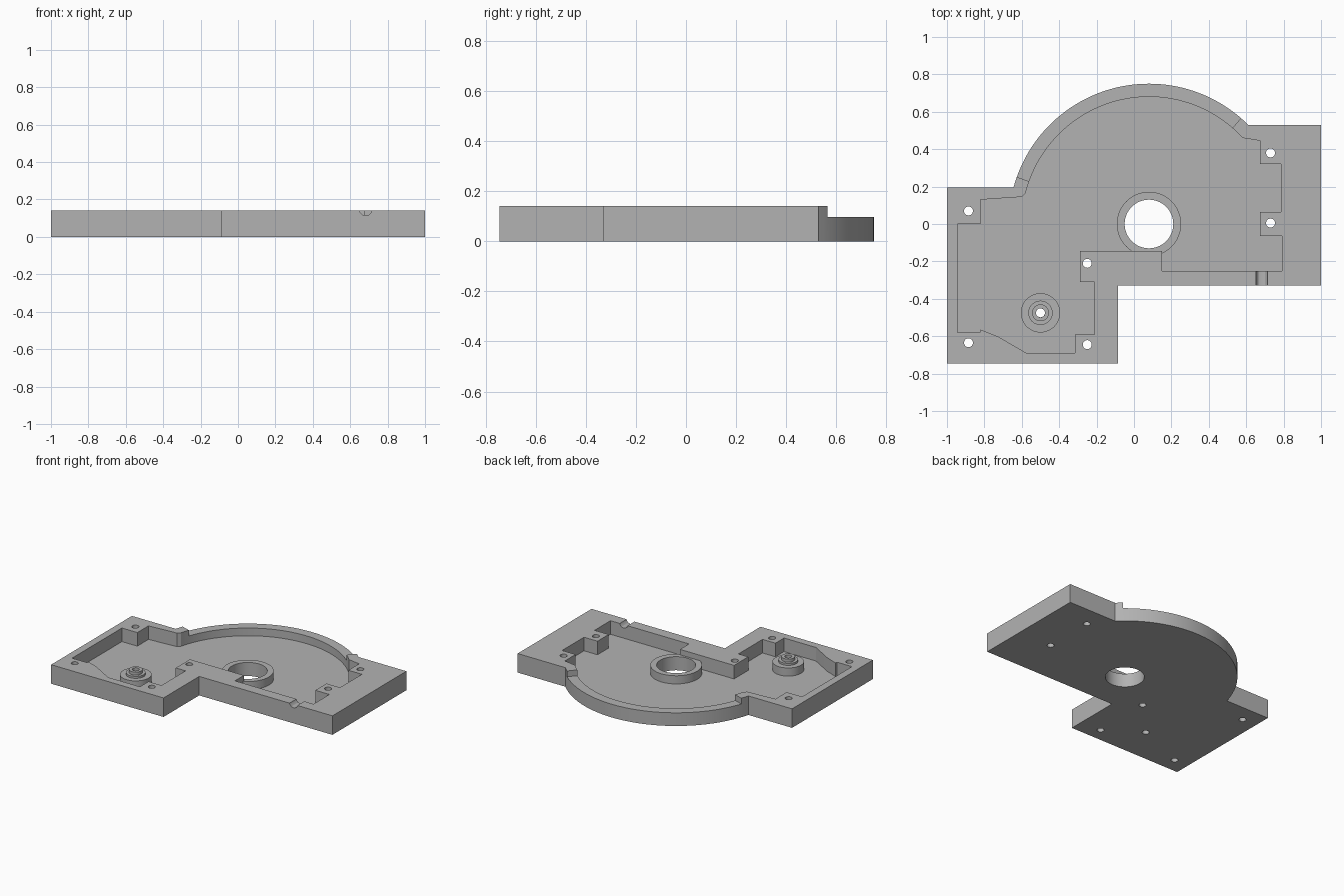
import bpy, bmesh
from math import cos, sin, radians, pi

cube = bpy.data.objects.get("Cube")
if cube:
    bpy.data.objects.remove(cube, do_unlink=True)

TOP, RIM, FLOOR = 0.14, 0.097, 0.04
HUB = (0.08, 0.0)
PEG = (-0.5, -0.475)

grey = bpy.data.materials.new("plain grey")
grey.use_nodes = True
grey.diffuse_color = (0.45, 0.45, 0.45, 1)
grey.node_tree.nodes["Principled BSDF"].inputs["Base Color"].default_value = (0.45, 0.45, 0.45, 1)


def arc(radius, start, end, steps=48, centre=HUB):
    angles = [radians(start + (end - start) * i / steps) for i in range(steps + 1)]
    return [(centre[0] + radius * cos(a), centre[1] + radius * sin(a)) for a in angles]


def finish(name, bm):
    bmesh.ops.recalc_face_normals(bm, faces=bm.faces)
    mesh = bpy.data.meshes.new(name)
    bm.to_mesh(mesh)
    bm.free()
    mesh.materials.append(grey)
    obj = bpy.data.objects.new(name, mesh)
    bpy.context.collection.objects.link(obj)
    return obj


def prism(name, outline, low, high):
    bm = bmesh.new()
    face = bm.faces.new([bm.verts.new((x, y, low)) for x, y in outline])
    new = bmesh.ops.extrude_face_region(bm, geom=[face])["geom"]
    bmesh.ops.translate(bm, vec=(0, 0, high - low),
                        verts=[v for v in new if isinstance(v, bmesh.types.BMVert)])
    return finish(name, bm)


def lathe(name, profile, centre, steps=64):
    # closed ring of (radius, height) points swept around a vertical axis
    bm = bmesh.new()
    rings = [[bm.verts.new((centre[0] + r * cos(2 * pi * i / steps),
                            centre[1] + r * sin(2 * pi * i / steps), z))
              for i in range(steps)] for r, z in profile]
    for a, b in zip(rings, rings[1:] + rings[:1]):
        for i in range(steps):
            j = (i + 1) % steps
            bm.faces.new((a[i], a[j], b[j], b[i]))
    return finish(name, bm)


def cut(target, cutter):
    cutter.hide_render = True
    mod = target.modifiers.new("cut", 'BOOLEAN')
    mod.operation, mod.solver, mod.object = 'DIFFERENCE', 'EXACT', cutter
    bpy.context.view_layer.objects.active = target
    bpy.ops.object.modifier_apply(modifier=mod.name)
    bpy.data.objects.remove(cutter, do_unlink=True)


def smooth(obj):
    bpy.ops.object.select_all(action='DESELECT')
    obj.select_set(True)
    bpy.context.view_layer.objects.active = obj
    bpy.ops.object.shade_smooth_by_angle(angle=radians(30))


# Housing block with the round back
outer = [(-1, -0.745), (-0.085, -0.745), (-0.085, -0.33), (1, -0.33), (1, 0.53)]
outer += arc(0.75, 45, 164.9, 64) + [(-1, 0.195)]
housing = prism("housing", outer, 0, TOP)

# Open pocket, leaving the screw bosses standing
pocket = [(-0.82, 0.0), (-0.945, 0.0), (-0.945, -0.58), (-0.825, -0.58), (-0.82, -0.565),
          (-0.73, -0.6), (-0.575, -0.69), (-0.315, -0.69), (-0.315, -0.59), (-0.21, -0.59),
          (-0.21, -0.31), (-0.29, -0.31), (-0.29, -0.145), (0.15, -0.145), (0.15, -0.25),
          (0.79, -0.25), (0.79, -0.065), (0.675, -0.065), (0.675, 0.065), (0.785, 0.065),
          (0.785, 0.32), (0.675, 0.32), (0.675, 0.445)]
pocket += arc(0.68, 42.6, 166, 64) + [(-0.6, 0.145), (-0.82, 0.13)]
cut(housing, prism("pocket_cutter", pocket, FLOOR, 0.3))

# Lowered rim along the round back
sector = arc(0.9, 49, 160.4) + arc(0.55, 160.4, 49)
cut(housing, prism("rim_cutter", sector, RIM, 0.3))

# Central bore and screw holes
cut(housing, prism("bore_cutter", arc(0.13, 0, 354.375, 63), -0.1, 0.3))
screws = [(-0.885, 0.07), (-0.885, -0.635), (-0.25, -0.645), (-0.25, -0.21),
          (0.73, 0.005), (0.73, 0.38), PEG]
for spot in screws:
    cut(housing, prism("hole_cutter", arc(0.024, 0, 345, 23, spot), -0.1, 0.3))

# Wire groove through the front wall
groove = prism("groove_cutter", arc(0.034, 0, 330, 11, (0, 0)), -0.07, 0.07)
groove.rotation_euler.x = pi / 2
groove.location = (0.683, -0.29, 0.148)
bpy.context.view_layer.update()
cut(housing, groove)

# Raised collar round the bore
hub = lathe("hub_collar", [(0.13, FLOOR), (0.172, FLOOR), (0.172, 0.1), (0.13, 0.1)], HUB)

# Stepped pivot post
post = lathe("pivot_post", [(0.024, FLOOR), (0.105, FLOOR), (0.105, 0.1), (0.065, 0.1),
                            (0.065, 0.115), (0.045, 0.115), (0.045, 0.137), (0.024, 0.137)], PEG, 48)

for part in (housing, hub, post):
    smooth(part)
